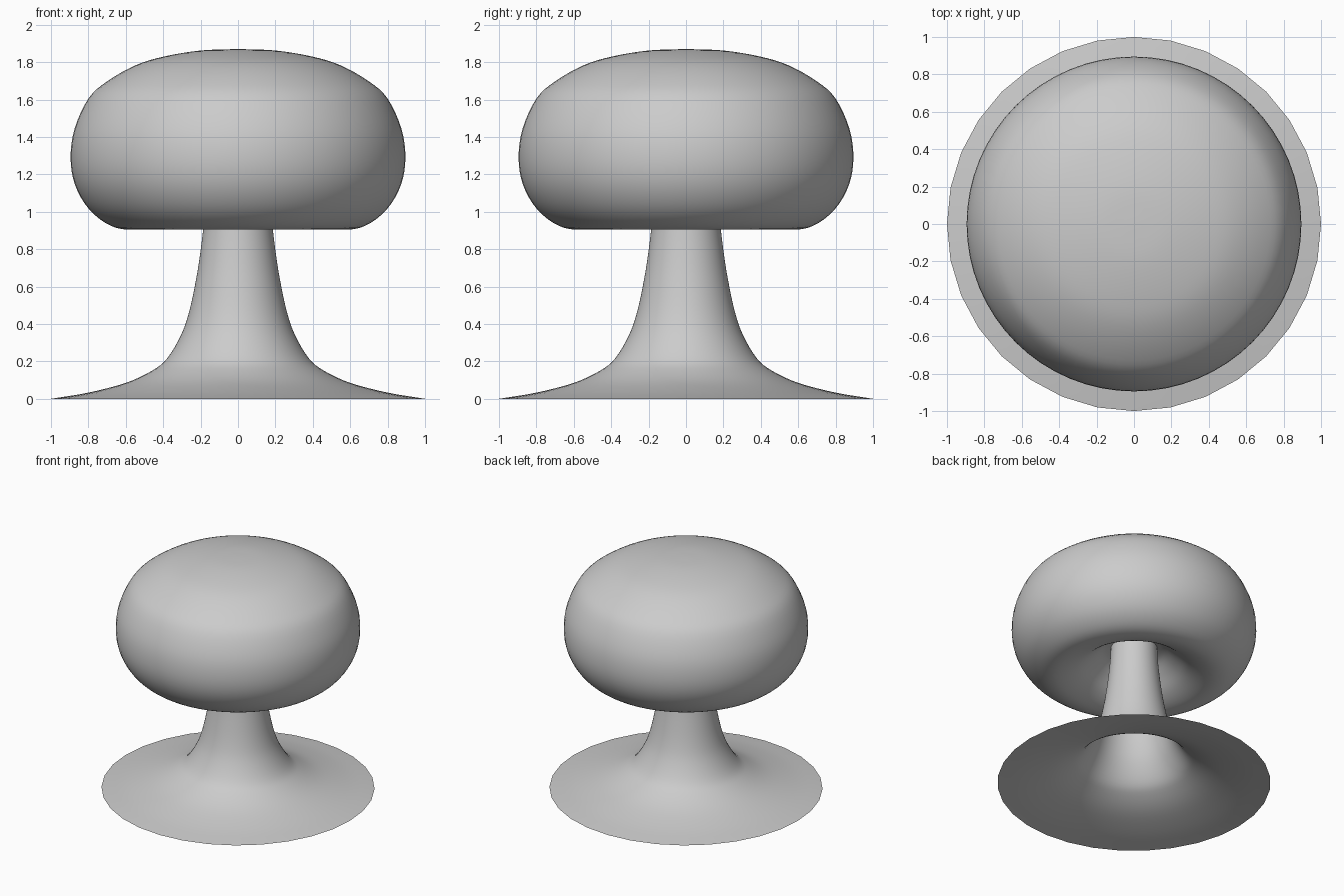
import bpy, bmesh, math
from mathutils import Vector

if "Cube" in bpy.data.objects:
    bpy.data.objects.remove(bpy.data.objects["Cube"])

SEG = 64


def smooth_profile(pts, steps=4):
    """Catmull-Rom curve through (radius, height) points."""
    p = [Vector(q) for q in pts]
    p = [2 * p[0] - p[1]] + p + [2 * p[-1] - p[-2]]
    out = []
    for a, b, c, d in zip(p, p[1:], p[2:], p[3:]):
        for i in range(steps):
            t = i / steps
            out.append(0.5 * (2 * b + (c - a) * t + (2 * a - 5 * b + 4 * c - d) * t * t
                              + (3 * b - a - 3 * c + d) * t ** 3))
    return out + [p[-2]]


def lathe(name, pts, faceted_edge=False, closed_top=False):
    bm = bmesh.new()
    prof = smooth_profile(pts)
    if closed_top:
        tip = bm.verts.new((0, 0, prof.pop().y))
    rings = []
    for k, (r, z) in enumerate(prof):
        ring = []
        for i in range(SEG):
            # the hem keeps 32 straight sides
            rr = r * math.cos(2 * math.pi / SEG) if faceted_edge and k == 0 and i % 2 else r
            a = 2 * math.pi * i / SEG
            ring.append(bm.verts.new((rr * math.cos(a), rr * math.sin(a), z)))
        rings.append(ring)
    for lo, hi in zip(rings, rings[1:]):
        for i in range(SEG):
            j = (i + 1) % SEG
            bm.faces.new((lo[i], lo[j], hi[j], hi[i]))
    if closed_top:
        for i in range(SEG):
            bm.faces.new((rings[-1][i], rings[-1][(i + 1) % SEG], tip))
    for f in bm.faces:
        f.smooth = True
    me = bpy.data.meshes.new(name)
    bm.to_mesh(me)
    bm.free()
    ob = bpy.data.objects.new(name, me)
    bpy.context.collection.objects.link(ob)
    return ob


# Flared stem, open underneath
lathe("flared_stem", [(1, 0), (.8, .033), (.6, .085), (.46, .15), (.38, .215), (.305, .34),
                      (.26, .47), (.222, .65), (.199, .8), (.185, .92), (.175, 1.03), (.17, 1.13)],
      faceted_edge=True)

# Rounded cap with hollow underside
lathe("cap", [(.17, 1.13), (.23, 1.105), (.31, 1.04), (.4, .967), (.5, .92), (.6, .905),
              (.7, .935), (.8, 1.018), (.87, 1.14), (.895, 1.28), (.875, 1.44), (.8, 1.605),
              (.7, 1.697), (.55, 1.782), (.4, 1.829), (.2, 1.862), (0, 1.87)],
      closed_top=True)
